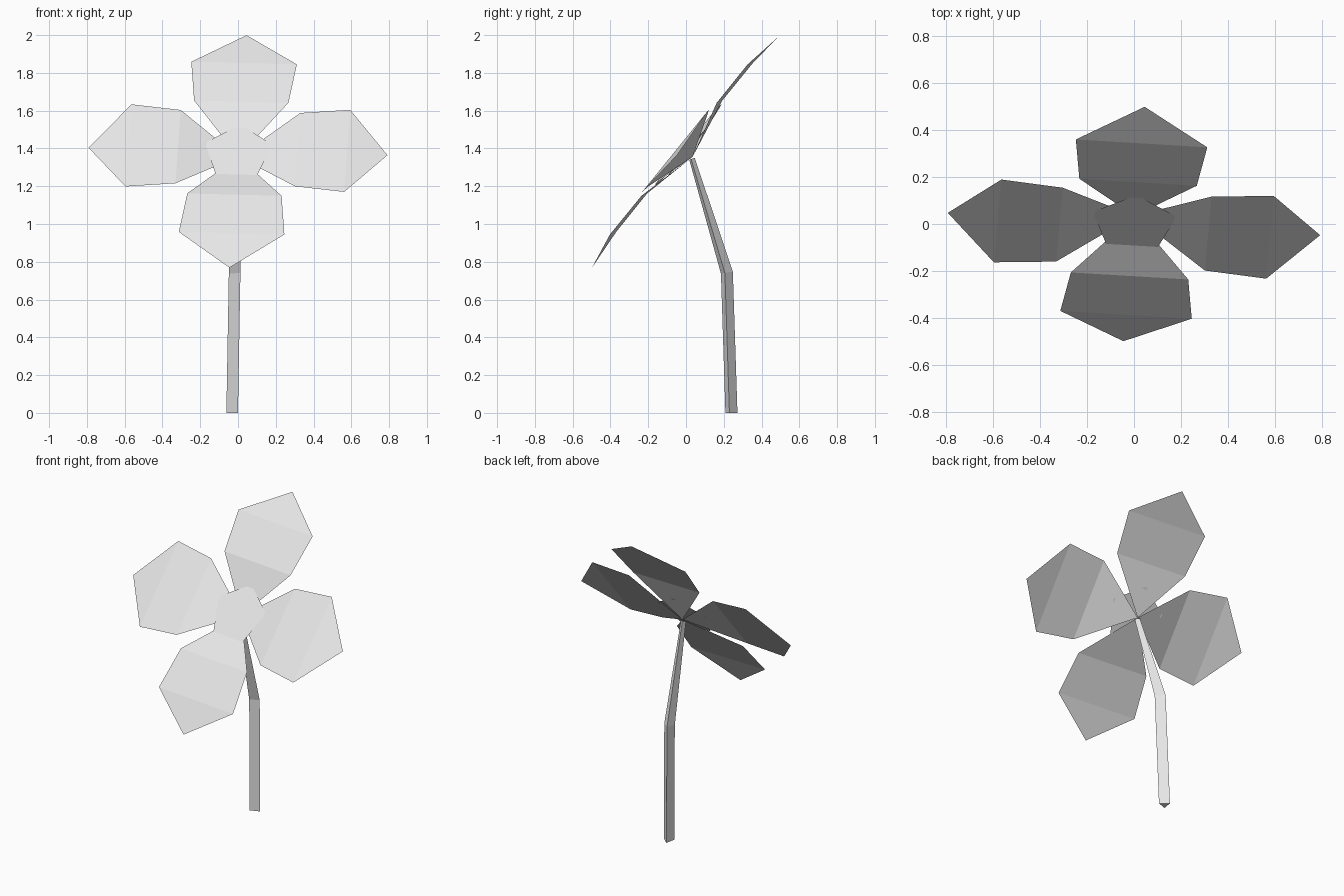
import bpy
import bmesh
from math import cos, sin, radians
from mathutils import Matrix, Vector

cube = bpy.data.objects.get("Cube")
if cube:
    bpy.data.objects.remove(cube, do_unlink=True)

# One plain grey for the whole flower
grey = bpy.data.materials.new("light_grey")
grey.use_nodes = True
grey.diffuse_color = (0.8, 0.8, 0.8, 1)
grey.node_tree.nodes["Principled BSDF"].inputs["Base Color"].default_value = grey.diffuse_color


def make_object(name, bm):
    mesh = bpy.data.meshes.new(name)
    bm.to_mesh(mesh)
    bm.free()
    mesh.materials.append(grey)
    obj = bpy.data.objects.new(name, mesh)
    bpy.context.collection.objects.link(obj)
    return obj


# Frame of the tilted flower head: across, along, and out of its face
along = Vector((0.057, 0.628, 0.776)).normalized()
across = Vector((0.998, -0.06, -0.025))
across = (across - along * across.dot(along)).normalized()
outward = across.cross(along)
head = Matrix((across, along, outward)).transposed().to_4x4()
head.translation = (0, 0, 1.384)


# Petals: a folded strip from a pointed base through two wide rows to a tip
def add_petal(name, angle):
    bm = bmesh.new()
    base = bm.verts.new((0, 0, -0.045))
    tip = bm.verts.new((0, 0.793, 0))
    low, high = [[bm.verts.new((side * half, length, 0.028)) for side in (-1, 1)]
                 for half, length in ((0.25, 0.317), (0.28, 0.58))]
    bm.faces.new((base, low[1], low[0]))
    bm.faces.new((low[0], low[1], high[1], high[0]))
    bm.faces.new((high[0], high[1], tip))
    bm.transform(head @ Matrix.Rotation(radians(angle), 4, "Z"))
    make_object(name, bm)


for name, angle in (("top_petal", 0), ("right_petal", 90),
                    ("bottom_petal", 180), ("left_petal", 270)):
    add_petal(name, angle)

# Flat five-sided centre
bm = bmesh.new()
bmesh.ops.create_circle(bm, cap_ends=True, segments=5, radius=0.188)
apex = max(bm.verts, key=lambda v: v.co.y)
if apex.co.y < 0.18:
    bm.transform(Matrix.Rotation(radians(180), 4, "Z"))
bm.transform(head @ Matrix.Translation((0, 0, -0.006)))
bm.normal_update()
for face in bm.faces:
    if face.normal.dot(outward) < 0:
        face.normal_flip()
make_object("flower_centre", bm)

# Bent three-sided stem: centre, radius and forward lean of each ring
rings = (((-0.037, 0.237, 0), 0.0375, 0),
         ((-0.024, 0.213, 0.742), 0.0375, 0.16),
         ((0, 0.03, 1.345), 0.018, 0.29))
bm = bmesh.new()
loops = []
for centre, radius, lean in rings:
    place = Matrix.Translation(centre) @ Matrix.Rotation(lean, 4, "X")
    loops.append([bm.verts.new(place @ Vector((radius * cos(a), radius * sin(a), 0)))
                  for a in (radians(229 + 120 * i) for i in range(3))])
for lower, upper in zip(loops, loops[1:]):
    for i in range(3):
        j = (i + 1) % 3
        bm.faces.new((lower[i], lower[j], upper[j], upper[i]))
bm.faces.new(reversed(loops[0]))
bm.faces.new(loops[-1])
make_object("stem", bm)
